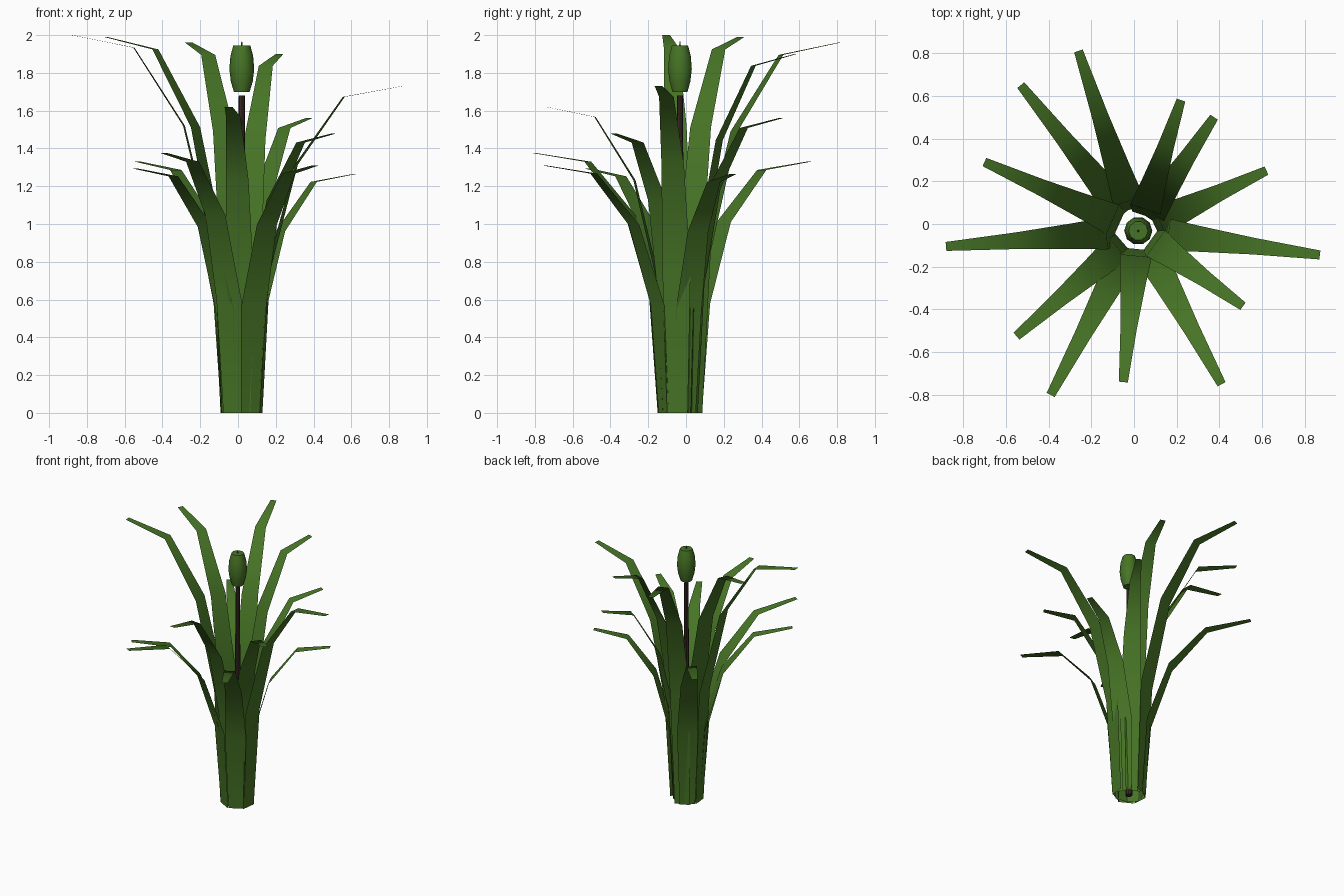
import bpy, bmesh, math
from mathutils import Vector

if "Cube" in bpy.data.objects:
    bpy.data.objects.remove(bpy.data.objects["Cube"])

CENTRE = Vector((0.02, -0.032, 0))


def material(name, rgb):
    m = bpy.data.materials.new(name)
    m.diffuse_color = (*rgb, 1)
    m.use_nodes = True
    m.node_tree.nodes["Principled BSDF"].inputs["Base Color"].default_value = m.diffuse_color
    return m


green = material("leaf green", (0.062, 0.175, 0.019))
brown = material("stem brown", (0.042, 0.023, 0.018))


def finish(name, bm, mat, smooth=True):
    bmesh.ops.recalc_face_normals(bm, faces=bm.faces) if name != "leaf" else None
    me = bpy.data.meshes.new(name)
    bm.to_mesh(me)
    bm.free()
    me.materials.append(mat)
    for p in me.polygons:
        p.use_smooth = smooth
    ob = bpy.data.objects.new(name, me)
    bpy.context.collection.objects.link(ob)
    return ob


# Leaf blade profile: reach fraction, height fraction, width
PROFILE = [(0.12, 0, 0.11), (0.165, 0.435, 0.15), (0.34, 0.76, 0.12),
           (0.635, 0.967, 0.078), (1.0, 1.0, 0.042)]


def leaf(x, y, height):
    tip = Vector((x, y, 0)) - CENTRE
    out = tip.normalized()
    side = Vector((-out.y, out.x, 0))
    bm = bmesh.new()
    rows = []
    for r, z, w in PROFILE:
        mid = CENTRE + tip * r + Vector((0, 0, height * z))
        rows.append([bm.verts.new(mid + side * w * s) for s in (-0.5, 0.5)])
    for a, b in zip(rows, rows[1:]):
        bm.faces.new((a[0], b[0], b[1], a[1]))  # upper side faces inward
    finish("leaf", bm, green)


# Leaf tips, counter-clockwise from the back
for tip in [(-0.26, 0.81, 1.96), (-0.53, 0.65, 1.33), (-0.70, 0.29, 1.99),
            (-0.88, -0.105, 2.0), (-0.55, -0.525, 1.295), (-0.39, -0.80, 1.375),
            (-0.05, -0.74, 1.62), (0.41, -0.75, 1.31), (0.51, -0.385, 1.48),
            (0.87, -0.145, 1.73), (0.62, 0.25, 1.265), (0.375, 0.50, 1.56),
            (0.22, 0.58, 1.90)]:
    leaf(*tip)


def lathe(name, points, sides, mat):
    bm = bmesh.new()
    rings = []
    for r, z in points:
        rings.append([bm.verts.new(CENTRE + Vector((
            r * math.cos(math.tau * i / sides), r * math.sin(math.tau * i / sides), z)))
            for i in range(sides)])
    for a, b in zip(rings, rings[1:]):
        for i in range(sides):
            j = (i + 1) % sides
            bm.faces.new((a[i], a[j], b[j], b[i]))
    bm.faces.new(rings[0][::-1])
    bm.faces.new(rings[-1])
    ob = finish(name, bm, mat)
    bpy.context.view_layer.objects.active = ob
    ob.select_set(True)
    bpy.ops.object.shade_smooth_by_angle(angle=math.radians(40))
    ob.select_set(False)


# Stem, seed head and its small point
lathe("stem", [(0.024, 0), (0.016, 1.68)], 8, brown)
lathe("seed_head", [(0.042, 1.70), (0.058, 1.755), (0.066, 1.82),
                    (0.06, 1.89), (0.045, 1.945)], 10, green)
lathe("head_point", [(0.006, 1.94), (0.002, 1.967)], 6, green)
